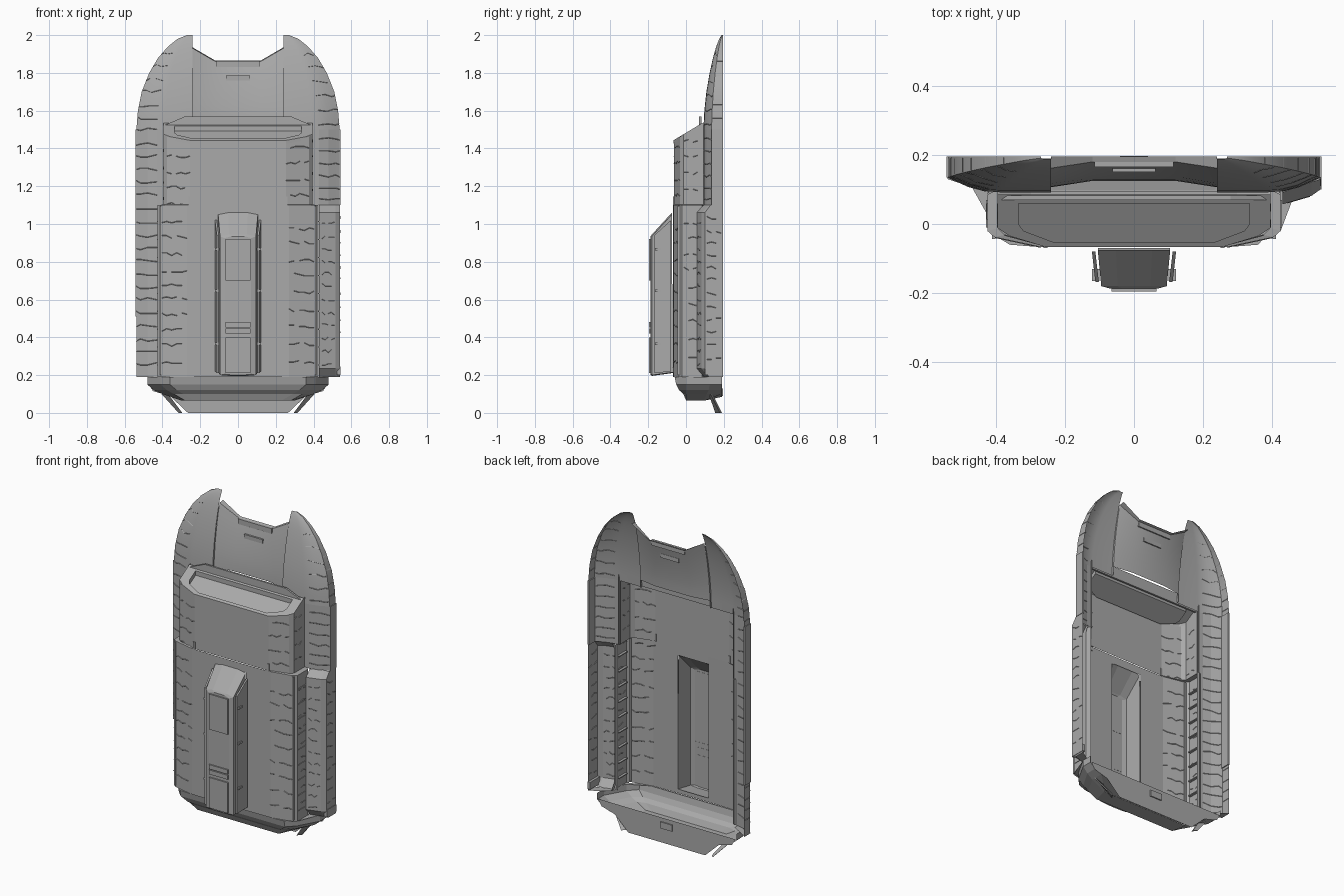
import bpy, bmesh, random
from mathutils import Vector

if "Cube" in bpy.data.objects:
    bpy.data.objects.remove(bpy.data.objects["Cube"])

random.seed(4)
GREY = bpy.data.materials.new("dark_grey")
GREY.diffuse_color = (.4, .4, .4, 1)
GREY.use_nodes = True
GREY.node_tree.nodes["Principled BSDF"].inputs["Base Color"].default_value = GREY.diffuse_color


def add(name, verts, faces, smooth=False):
    me = bpy.data.meshes.new(name)
    me.from_pydata(verts, [], faces)
    me.materials.append(GREY)
    ob = bpy.data.objects.new(name, me)
    bpy.context.collection.objects.link(ob)
    bm = bmesh.new()
    bm.from_mesh(me)
    bmesh.ops.remove_doubles(bm, verts=bm.verts, dist=1e-5)
    bmesh.ops.recalc_face_normals(bm, faces=bm.faces)
    if sum(f.normal.y * f.calc_area() for f in bm.faces) > 0.001:
        bmesh.ops.reverse_faces(bm, faces=bm.faces)
    bm.to_mesh(me)
    bm.free()
    if smooth:
        bpy.context.view_layer.objects.active = ob
        ob.select_set(True)
        bpy.ops.object.shade_smooth_by_angle(angle=0.5)
        ob.select_set(False)
    return ob


def loft(name, rows, smooth=False):
    """Open sheet through equally long rows of points."""
    n = len(rows[0])
    faces = [(r * n + i, r * n + i + 1, (r + 1) * n + i + 1, (r + 1) * n + i)
             for r in range(len(rows) - 1) for i in range(n - 1)]
    return add(name, [p for r in rows for p in r], faces, smooth)


def mirrored(half):
    """Half section (x, y, z) from the outside to the middle, completed to full width."""
    return half + [(-x, y, z) for x, y, z in reversed(half)]


def slab(name, a, b):
    """Solid between two matching polygons."""
    n = len(a)
    return add(name, a + b, [tuple(range(n)), tuple(range(n, 2 * n))] +
               [(i, (i + 1) % n, (i + 1) % n + n, i + n) for i in range(n)])


def box(name, x0, x1, y0, y1, z0, z1):
    q = [(x0, y0), (x1, y0), (x1, y1), (x0, y1)]
    return slab(name, [(x, y, z0) for x, y in q], [(x, y, z1) for x, y in q])


def lerp(table, z):
    for a, b in zip(table, table[1:]):
        if z <= b[0]:
            f = max(0, (z - a[0]) / (b[0] - a[0]))
            return [p + (q - p) * f for p, q in zip(a[1:], b[1:])]
    return list(table[-1][1:])


# Outer hull: half width and front depth by height
HULL = [(1.5, .538, .092), (1.6, .53, .097), (1.7, .51, .108), (1.8, .47, .125),
        (1.88, .423, .143), (1.94, .37, .16), (1.98, .32, .176), (2.0, .27, .188)]
SECT = [(1, 1), (1, .42), (.93, .33), (.8, .16), (.63, .03), (.5, 0), (0, 0)]


def hull(z, t, k, s=1):
    w, yf = lerp(HULL, z)
    return (s * (.24 + (w - .24) * t), yf + (.195 - yf) * k, z)


tops = [r[0] for r in HULL]
zs = sorted(set(tops + [(a + b) / 2 for a, b in zip(tops, tops[1:])]))
SIDES = ((1, "right"), (-1, "left"))
for s, side in SIDES:
    loft(side + "_hull_crown", [[hull(z, t, k, s) for t, k in SECT] for z in zs], True)
    loft(side + "_hull_side", [[hull(z, t, k, s) for t, k in SECT[:6]] for z in (1.1 if s > 0 else .19, 1.5)])
    loft(side + "_channel_wall", [[hull(z, 0, 0, s), hull(z, 0, .12, s)] for z in zs if z < 1.94])
    loft(side + "_hull_foot", [[(s * .42, .09, .19), (s * .54, .13, .19)], [(s * .42, .12, .19), (s * .54, .195, .19)]])

# Recessed centre channel with slanted cheeks and a lip
rows = []
for i in range(9):
    f = i / 8
    zc, ze = 1.55 + f * .31, 1.55 + f * .38
    rows.append(mirrored([hull(ze, 0, .12), (.12, .125 + .055 * f ** 1.5, zc)]))
loft("centre_channel", rows, True)
loft("channel_lip", [mirrored([(.24, .162, 1.93), (.12, .18, 1.86)]), mirrored([(.24, .195, 1.935), (.12, .195, 1.865)])])
box("lip_bar", -.115, .115, .165, .18, 1.83, 1.862)
box("channel_slot", -.063, .063, .15, .163, 1.76, 1.785)

# Main body, lower and upper sections, open at the back
LOW = [(.40, .10), (.425, .085), (.425, -.02), (.405, -.038), (.27, -.067), (.105, -.07)]
UP = [(.395, .10), (.395, -.012), (.375, -.032), (.255, -.064)]


def slant(y):
    return 1.44 + (y + .067) * .6


for s, side in SIDES:
    loft(side + "_lower_body", [[(s * x, y, z) for x, y in LOW] for z in (.19, 1.1)])
    loft(side + "_body_step", [[(s * x, y, 1.1) for x, y in LOW[1:5]], [(s * x, y, 1.103) for x, y in UP]])
    box(side + "_edge_rail", s * .402, s * .412, -.044, -.03, .2, 1.095)
    box(side + "_upper_latch", s * .25, s * .262, -.069, -.06, 1.1, 1.145)
    for i in range(9):
        box(side + "_flank_clip", s * .41, s * .429, -.01, .07, .25 + i * .095, .256 + i * .095)
for z0, z1 in ((.19, .215), (1.05, 1.1)):
    loft("body_front_web", [[(-.105, -.07, z), (.105, -.07, z)] for z in (z0, z1)])
loft("upper_body", [mirrored([(x, y, 1.1) for x, y in UP]), mirrored([(x, y, slant(y)) for x, y in UP])])

# Sloping tray on top of the upper body, with a back wall
RIM = [(.395, .085), (.395, -.012), (.36, -.035), (.255, -.067)]
INN = [(.335, .06), (.335, 0), (.32, -.02), (.235, -.052)]


def ring(pts, dz):
    return mirrored([(x, y, slant(y) + dz) for x, y in pts])


tray = [ring(RIM, -.015), ring(RIM, .003), ring(INN, .003), ring(INN, -.025)]
loft("tray_rim", [r + r[:1] for r in tray])
add("tray_floor", tray[3], [tuple(range(8))])
wall = [(-.39, 1.50), (-.385, 1.525), (-.28, 1.57), (.28, 1.57), (.385, 1.525), (.39, 1.50)]
slab("tray_back_wall", [(x, .07, z) for x, z in wall], [(x, .082, z) for x, z in wall])

# Front scoop, hollow toward the inside, with side fairing plates and panels
prof = [(-.07, .215, .105), (-.18, .2, .095), (-.187, .205, .07), (-.187, .925, .07), (-.18, .935, .095), (-.075, 1.05, .105)]
loft("scoop_face", [[(-w, y, z), (-w * .5, y, z + (.01 if z > .9 else -.004)),
                     (w * .5, y, z + (.01 if z > .9 else -.004)), (w, y, z)] for y, z, w in prof])
for s, side in SIDES:
    add(side + "_scoop_side", [(s * w, y, z) for y, z, w in prof], [(0, 1, 4, 5), (1, 2, 3, 4)])
    P = [(.122, -.08, .22), (.112, -.168, .21), (.112, -.168, .94), (.122, -.08, 1.02)]
    slab(side + "_scoop_plate", [(s * x, y, z) for x, y, z in P], [(s * (x - .01), y, z) for x, y, z in P])
    for z in (.36, .64, .86):
        box(side + "_scoop_clip", s * .1, s * .122, -.165, -.13, z, z + .012)
for z0, z1 in ((.21, .40), (.42, .447), (.453, .48), (.70, .92)):
    box("scoop_panel", -.065, .065, -.195, -.186, z0, z1)

# Raised pod on the right flank only
POD = [(.43, .09), (.43, .057), (.515, .082), (.54, .10), (.54, .195)]
loft("right_flank_pod", [[(x, y + d, z) for (x, y), d in zip(POD, ds)] for z, ds in (
    (.19, (.03, .04, .035, .02, 0)), (.235, (0, 0, 0, 0, 0)), (1.06, (0, 0, 0, 0, 0)), (1.1, (.02, .035, .04, .03, 0)))])
box("right_pod_heel", .525, .543, .1, .195, .2, .245)
box("left_flank_plate", -.543, -.532, .135, .195, .51, 1.5)
box("right_flank_plate", .532, .543, .135, .195, 1.1, 1.5)

# Lower skirt, tapering to the bottom
SK = [(.19, .48, .125, .36, -.06), (.15, .48, .125, .36, -.052), (.12, .445, .12, .325, -.036),
      (.10, .40, .11, .29, -.015), (.065, .30, .095, .23, .002), (.065, .29, .098, .23, .096)]
loft("lower_skirt", [mirrored([(w, .19 if z > .09 else .1, z), (w, yb, z), (xm + .05, max(yf, .0), z), (xm, yf, z)])
                     for z, w, yb, xm, yf in SK])
loft("skirt_shelf", [mirrored([(.425, .1, .19), (.425, -.02, .19), (.27, -.067, .19)]),
                     mirrored([(.48, .125, .19), (.41, 0, .19), (.36, -.06, .19)])])

# Rear bottom plate, its sloped ledge, box and side flaps
plate = mirrored([(.475, .19, .155), (.45, .19, .115), (.36, .19, .09), (.265, .19, 0)])
add("bottom_plate", plate, [tuple(range(8))])
loft("bottom_ledge", [mirrored([(.40, .19, .10), (.34, .19, .085)]), mirrored([(.30, .10, .068), (.23, .097, .065)])])
box("plate_box", -.04, .04, .175, .197, .09, .13)
for s, side in SIDES:
    F = [(.37, .12, .10), (.405, .13, .10), (.315, .18, 0), (.295, .155, 0)]
    slab(side + "_bottom_flap", [(s * x, y, z) for x, y, z in F], [(s * x, y + .01, z) for x, y, z in F])

# Fine tile seams, standing out on both faces of the shell
SV, SF = [], []


def seam(pts, nrm, w=.004):
    nv = Vector(nrm).normalized() * .002
    for a, b in zip(pts, pts[1:]):
        k = len(SV)
        for p in (a, b):
            p = Vector(p)
            up = Vector((0, 0, w / 2))
            SV.extend([p - up, p + nv, p + up, p - nv])
        SF.extend((k + i, k + (i + 1) % 4, k + 4 + (i + 1) % 4, k + 4 + i) for i in range(4))


def wave(a, b, z, nrm, parts=5):
    """Broken wavy seam: leaves one random gap."""
    a, b = Vector(a), Vector(b)
    p = [(*a.lerp(b, i / parts), z + random.choice((-.007, 0, .007))) for i in range(parts + 1)]
    g = random.randint(1, parts - 1)
    seam(p[:g + 1], nrm)
    seam(p[g + 1:], nrm)


for s, side in SIDES:
    z = .27
    while z < 1.42:                       # body chamfers and flanks
        low = z < 1.06
        a, b = (LOW[3], LOW[4]) if low else (UP[2], UP[3])
        wave((s * a[0], a[1]), (s * b[0], b[1]), z, (s * .2, -1, 0))
        x = .425 if low else .395
        wave((s * x, .06), (s * x, -.01), z + .03, (s, 0, 0), 3)
        z += random.uniform(.07, .1)
    z = .26
    while z < 1.95:                       # hull edge bands
        if s > 0 and z < 1.06:
            wave((.445, .062), (.51, .081), z, (.25, -1, 0), 4)
            wave((.54, .11), (.54, .185), z + .03, (1, 0, 0), 3)
        elif z > 1.12 or s < 0:
            seam([hull(z + random.choice((-.006, 0, .006)), t, k, s) for t, k in SECT[1:5]], (s * .6, -1, 0))
            seam([hull(z + .03, 1, k, s) for k in (.95, .45)], (s, 0, 0))
        z += random.uniform(.06, .08)
add("tile_seams", SV, SF)
